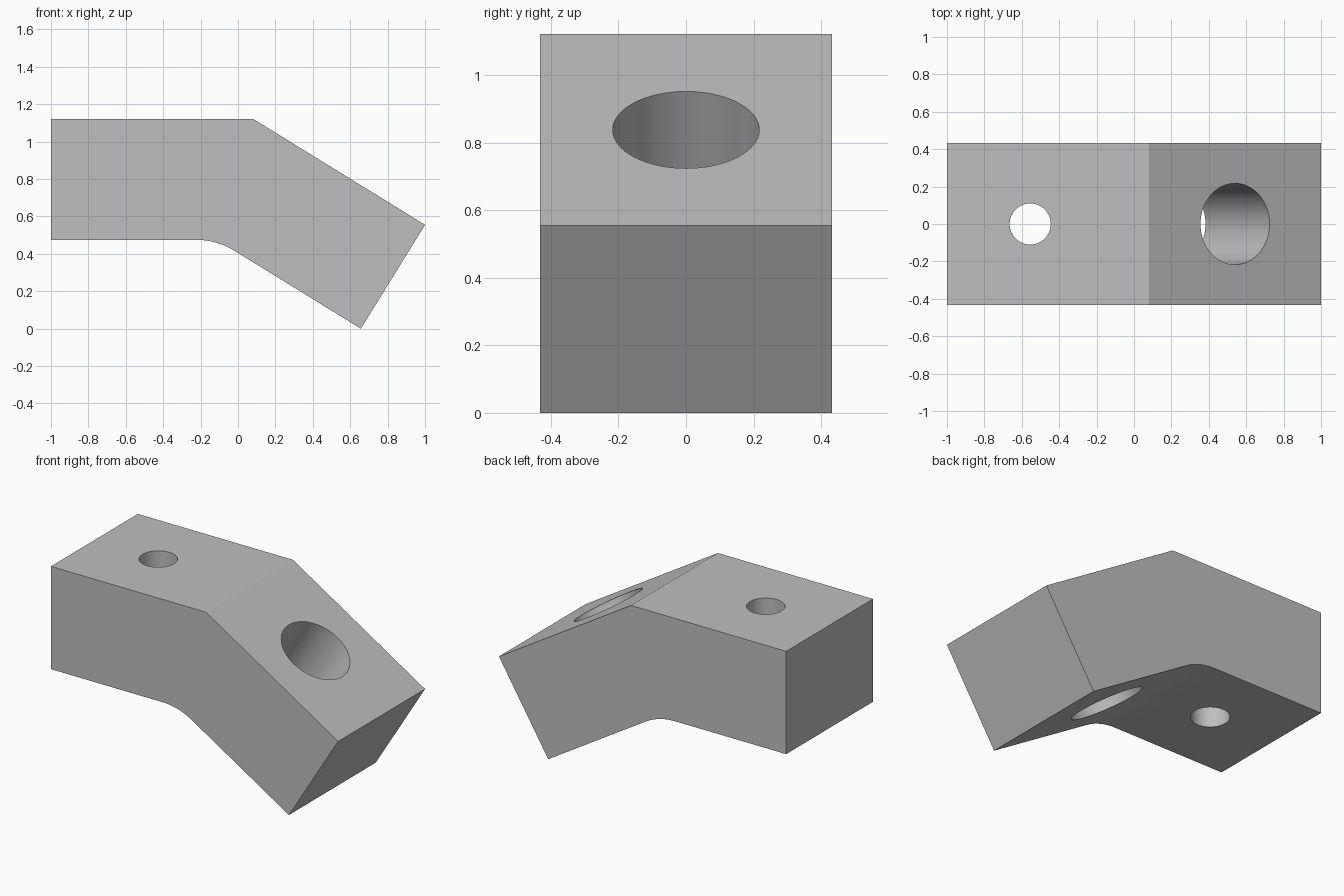
import bpy
import bmesh
from math import atan2, cos, radians, sin, tan
from mathutils import Vector

cube = bpy.data.objects.get("Cube")
if cube:
    bpy.data.objects.remove(cube, do_unlink=True)

HALF_WIDTH = 0.432
TOP, UNDERSIDE = 1.122, 0.475
BEND = Vector((0.08, TOP))       # upper bend line
TIP = Vector((1.0, 0.555))       # upper corner of the sloped arm
FOOT_X = 0.657                   # lowest corner
FILLET = 0.39

slope = (TIP - BEND).normalized()
angle = atan2(-slope.y, slope.x)

grey = bpy.data.materials.new("light_grey")
grey.use_nodes = True
grey.diffuse_color = (0.52, 0.52, 0.52, 1)
grey.node_tree.nodes["Principled BSDF"].inputs["Base Color"].default_value = (0.52, 0.52, 0.52, 1)

# Side profile, with a rounded inner bend
inner_x = FOOT_X - UNDERSIDE / tan(angle)
start_x = inner_x - FILLET * tan(angle / 2)
profile = [(-1, UNDERSIDE), (-1, TOP), tuple(BEND), tuple(TIP), (FOOT_X, 0)]
steps = 16
for i in range(steps, -1, -1):
    a = angle * i / steps
    profile.append((start_x + FILLET * sin(a), UNDERSIDE - FILLET * (1 - cos(a))))

# Bent block extruded across its width
bm = bmesh.new()
face = bm.faces.new([bm.verts.new((x, -HALF_WIDTH, z)) for x, z in profile])
extruded = bmesh.ops.extrude_face_region(bm, geom=[face])["geom"]
bmesh.ops.translate(bm, vec=(0, 2 * HALF_WIDTH, 0),
                    verts=[v for v in extruded if isinstance(v, bmesh.types.BMVert)])
bmesh.ops.recalc_face_normals(bm, faces=bm.faces)
mesh = bpy.data.meshes.new("bent_block")
bm.to_mesh(mesh)
bm.free()
block = bpy.data.objects.new("bent_block", mesh)
bpy.context.collection.objects.link(block)
mesh.materials.append(grey)


def drill(name, location, radius, tilt=0):
    """Cut a round hole right through the block."""
    bpy.ops.mesh.primitive_cylinder_add(vertices=64, radius=radius, depth=2,
                                        location=location, rotation=(0, tilt, 0))
    cutter = bpy.context.object
    cutter.name = name
    cutter.hide_render = True
    cutter.data.materials.append(grey)
    cut = block.modifiers.new(name, "BOOLEAN")
    cut.operation = "DIFFERENCE"
    cut.solver = "EXACT"
    cut.object = cutter
    bpy.context.view_layer.objects.active = block
    bpy.ops.object.modifier_apply(modifier=cut.name)
    bpy.data.objects.remove(cutter, do_unlink=True)


# Small upright hole and large hole square to the sloped arm
drill("small_hole", (-0.555, 0, 0.8), 0.11)
drill("large_hole", (0.54, 0, 0.838), 0.217, angle)

bpy.ops.object.select_all(action="DESELECT")
block.select_set(True)
bpy.context.view_layer.objects.active = block
bpy.ops.object.shade_smooth_by_angle(angle=radians(25))
